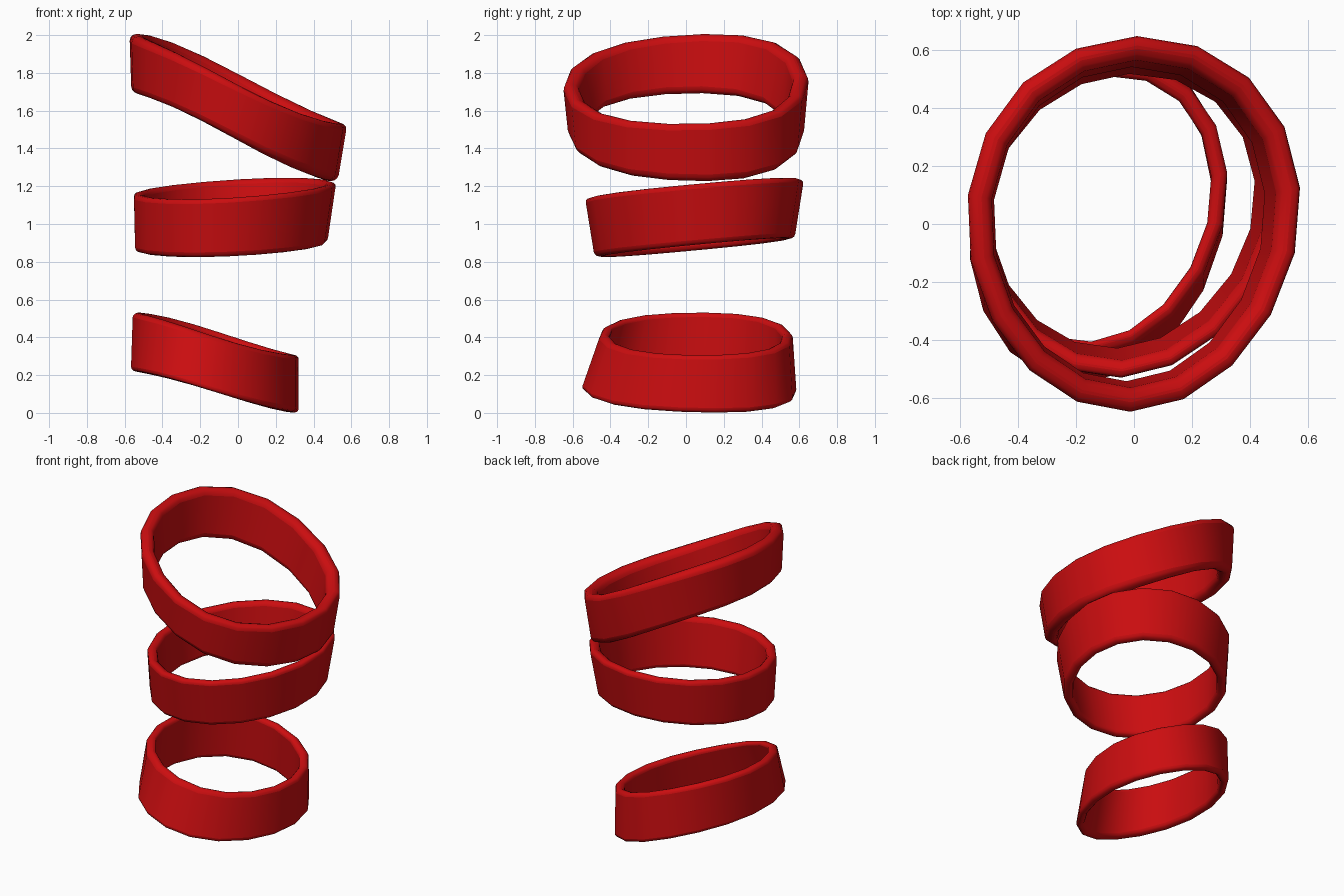
import bpy, bmesh, math

cube = bpy.data.objects.get("Cube")
if cube:
    bpy.data.objects.remove(cube, do_unlink=True)

SIDES = 18

red = bpy.data.materials.new("glossy_red")
red.use_nodes = True
red.diffuse_color = (0.6, 0.004, 0.005, 1)
red.node_tree.nodes["Principled BSDF"].inputs["Base Color"].default_value = red.diffuse_color


def loop(bm, rim, inset, egg, skew):
    """One tilted oval loop; rim = centre, radii and slopes along x and y.
    Egg widens the back, skew stretches the oval along its diagonal."""
    (cx, cy, cz), (rx, ry), (sx, sy) = rim
    verts = []
    for i in range(SIDES):
        t = math.tau * (i + 0.5) / SIDES
        u = math.cos(t - skew) * (1 + egg * math.sin(t))
        v = math.sin(t + skew)
        x, y = (rx * 1.015 - inset) * u, (ry - inset) * v
        # The rim is level across the wall and steepest near the middle
        z = cz + sx * rx * u * (1 + 0.2 * v * v) + sy * ry * v
        verts.append(bm.verts.new((cx + x, cy + y, z)))
    return verts


def band(name, top, bottom, wall, egg, skew):
    """Closed band with rounded rims."""
    bm = bmesh.new()
    loops = [loop(bm, rim, inset, egg, skew) for rim, inset in
             ((bottom, 0), (top, 0), (top, wall), (bottom, wall))]
    for k in range(4):
        a, b = loops[k], loops[(k + 1) % 4]
        for i in range(SIDES):
            j = (i + 1) % SIDES
            bm.faces.new((a[i], a[j], b[j], b[i]))
    bmesh.ops.recalc_face_normals(bm, faces=bm.faces)
    mesh = bpy.data.meshes.new(name)
    bm.to_mesh(mesh)
    bm.free()
    mesh.materials.append(red)
    obj = bpy.data.objects.new(name, mesh)
    bpy.context.collection.objects.link(obj)

    # Round the rims
    bevel = obj.modifiers.new("rounded_rims", 'BEVEL')
    bevel.width = wall * 0.42
    bevel.segments = 3
    bevel.limit_method = 'ANGLE'
    bevel.angle_limit = math.radians(45)

    bpy.ops.object.select_all(action='DESELECT')
    obj.select_set(True)
    bpy.context.view_layer.objects.active = obj
    bpy.ops.object.shade_smooth_by_angle(angle=math.radians(50))


# Three stacked, differently tilted bands
band("upper_band",
     top=((0, 0, 1.765), (0.57, 0.652), (-0.415, 0.045)),
     bottom=((-0.02, 0, 1.46), (0.54, 0.622), (-0.43, 0.01)),
     wall=0.083, egg=0.07, skew=0.02)
band("middle_band",
     top=((-0.02, 0.045, 1.187), (0.532, 0.58), (0.045, 0.083)),
     bottom=((-0.04, 0.045, 0.875), (0.505, 0.53), (0.03, 0.087)),
     wall=0.06, egg=0.05, skew=0.045)
band("lower_band",
     top=((-0.12, 0.055, 0.418), (0.435, 0.51), (-0.262, 0.03)),
     bottom=((-0.125, 0.015, 0.112), (0.44, 0.572), (-0.248, 0)),
     wall=0.055, egg=0.03, skew=0.072)
